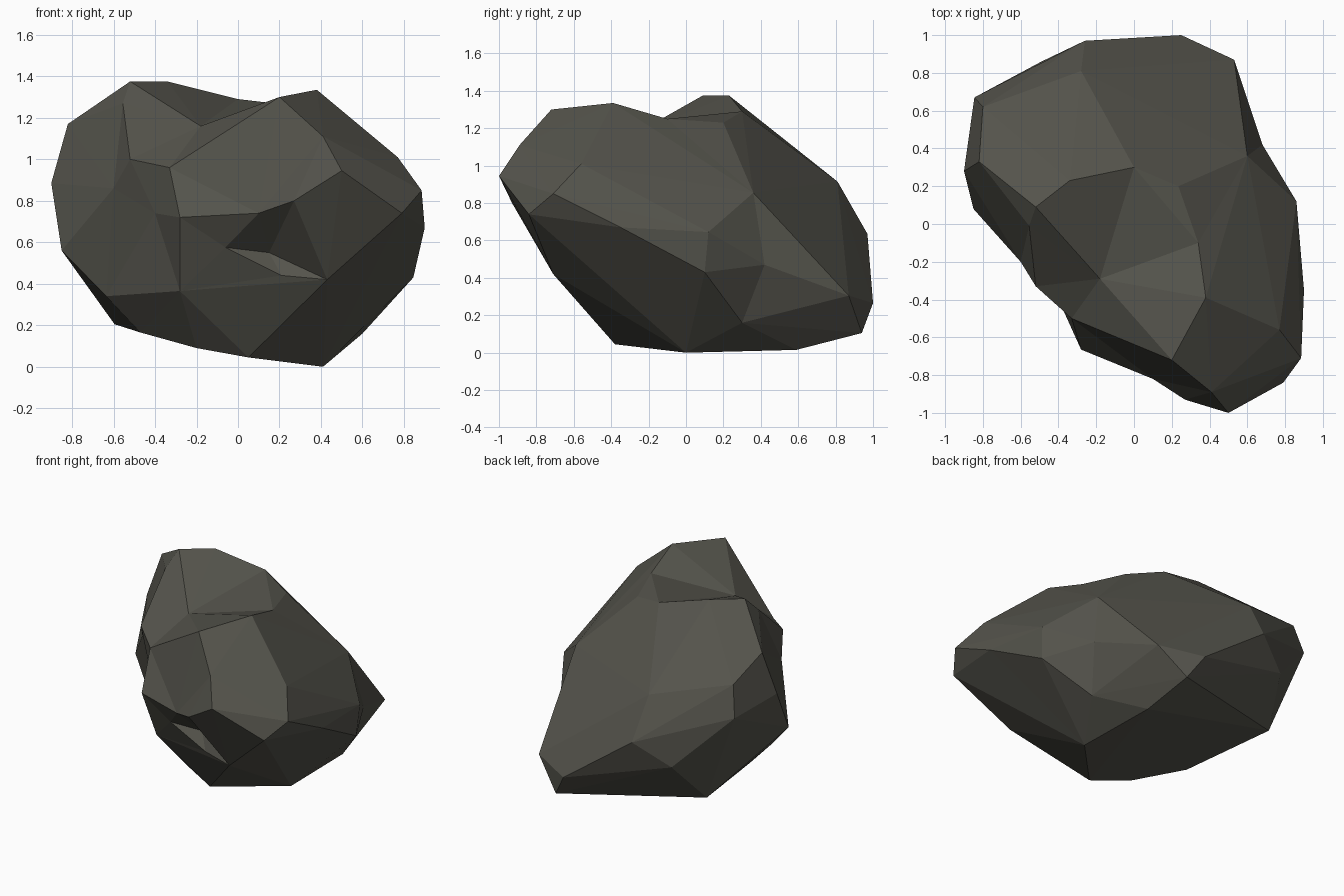
import bpy, bmesh
from mathutils import Vector

if "Cube" in bpy.data.objects:
    bpy.data.objects.remove(bpy.data.objects["Cube"])

CENTRE = Vector((0.0, 0.0, 0.65))

# Outer corners of the rock
CORNERS = [
    (-.52, .09, 1.375), (-.34, .23, 1.375), (.38, -.39, 1.335), (.2, -.72, 1.3),
    (.34, -.1, 1.25), (-.9, .28, .885), (-.82, .33, 1.17), (-.555, -.01, 1.27),
    (-.845, .67, .845), (-.8, .62, 1.05), (.9, -.35, .67), (.86, .12, .645),
    (.885, -.71, .85), (.79, -.84, .74), (.5, -1, .945),
    (.77, -.56, 1.01), (.6, .36, .855), (.53, .87, .305), (.25, 1, .265),
    (-.26, .97, .635), (-.28, .81, .915), (-.49, .86, .48), (.35, .94, .105),
    (-.595, .62, .205), (-.85, .08, .56), (-.52, -.33, 1), (-.33, -.5, .96),
    (.27, -.93, .8), (.41, -.89, 1.11), (-.28, -.665, .72), (.41, 0, 0),
    (.38, .59, .015), (.05, -.38, .045), (.43, -.71, .42), (.21, -.66, .44),
    (-.28, -.5, .365), (-.635, -.05, .34), (.845, .1, .43), (.6, .3, .16),
    (-.2, -.28, .09), (-.47, -.04, .165),
]
# Points in and round the hollows
HOLLOWS = [
    (-.18, -.29, 1.16), (0, .3, 1.29), (.235, .2, 1.23),    # top saddle
    (.15, -.61, .55), (-.06, -.66, .575), (.1, -.82, .74),  # front notch
    (-.4, -.4, .74), (-.6, -.2, .86),                       # left dent
    (.68, .42, .47),                                        # right side dent
]


def radially_flippable(edge):
    """True if the edge's other diagonal crosses it as seen from the centre."""
    a, b = edge.verts
    c, d = [next(v for v in f.verts if v not in edge.verts) for f in edge.link_faces]
    n = (c.co - CENTRE).cross(d.co - CENTRE)
    return n.dot(a.co - CENTRE) * n.dot(b.co - CENTRE) < 0


# Wrap facets round the points by direction, then move them to their true depth
bm = bmesh.new()
target = {}
for p in CORNERS + HOLLOWS:
    p = Vector(p)
    target[bm.verts.new(CENTRE + (p - CENTRE).normalized())] = p
bmesh.ops.convex_hull(bm, input=list(bm.verts))
bmesh.ops.recalc_face_normals(bm, faces=list(bm.faces))
hollow = set()
for v in bm.verts:
    v.co = target[v]
    if any((v.co - Vector(h)).length < 1e-4 for h in HOLLOWS):
        hollow.add(v)
bm.normal_update()

# Turn creased edges outward, except round the hollows
for _ in range(12):
    changed = False
    for e in list(bm.edges):
        if not e.is_valid or len(e.link_faces) != 2:
            continue
        if hollow & {v for f in e.link_faces for v in f.verts}:
            continue
        if e.calc_face_angle_signed(0) < -0.02 and radially_flippable(e):
            if bmesh.utils.edge_rotate(e, True):
                bm.normal_update()
                changed = True
    if not changed:
        break
bmesh.ops.recalc_face_normals(bm, faces=list(bm.faces))

# Rock object
mesh = bpy.data.meshes.new("rock")
bm.to_mesh(mesh)
bm.free()
rock = bpy.data.objects.new("rock", mesh)
bpy.context.collection.objects.link(rock)

stone = bpy.data.materials.new("dark stone")
stone.diffuse_color = (0.09, 0.088, 0.072, 1)
stone.use_nodes = True
stone.node_tree.nodes["Principled BSDF"].inputs["Base Color"].default_value = stone.diffuse_color
mesh.materials.append(stone)
